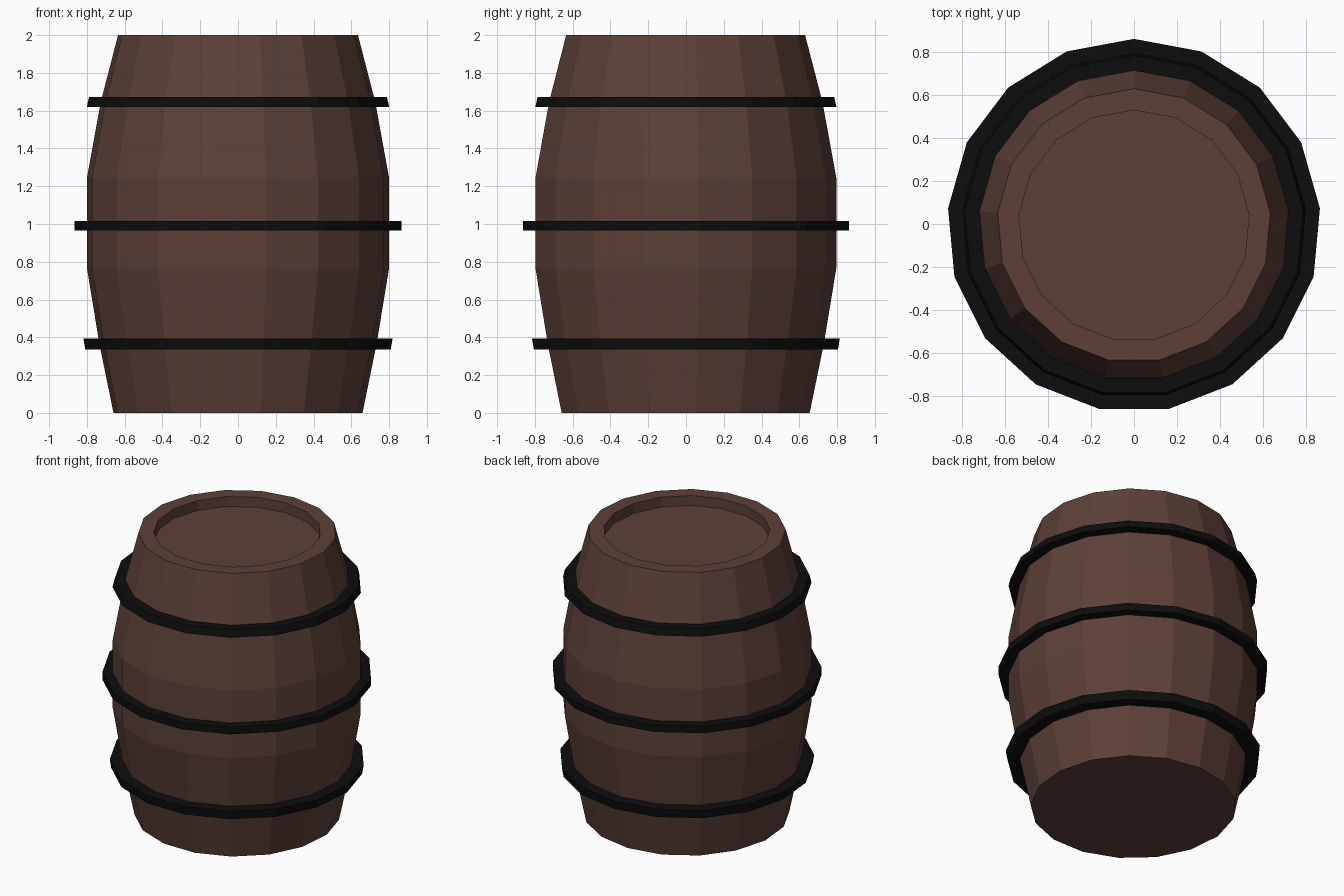
import bpy, bmesh, math

if "Cube" in bpy.data.objects:
    bpy.data.objects.remove(bpy.data.objects["Cube"])

SIDES = 17
Y_SHIFT = -0.0074  # centres the odd-sided outline on y = 0


def material(name, rgb):
    m = bpy.data.materials.new(name)
    m.diffuse_color = (*rgb, 1)
    m.use_nodes = True
    m.node_tree.nodes["Principled BSDF"].inputs["Base Color"].default_value = m.diffuse_color
    return m


def lathe(name, profile, mat, closed=False):
    """Revolve (radius, z) points; open profiles are capped at both ends."""
    bm = bmesh.new()
    rings = []
    for r, z in profile:
        ring = []
        for i in range(SIDES):
            a = math.pi / 2 + math.tau * i / SIDES
            ring.append(bm.verts.new((r * math.cos(a), r * math.sin(a) + Y_SHIFT, z)))
        rings.append(ring)
    pairs = list(zip(rings, rings[1:]))
    if closed:
        pairs.append((rings[-1], rings[0]))
    for lo, hi in pairs:
        for i in range(SIDES):
            j = (i + 1) % SIDES
            bm.faces.new((lo[i], lo[j], hi[j], hi[i]))
    if not closed:
        bm.faces.new(rings[0])
        bm.faces.new(rings[-1])
    bmesh.ops.recalc_face_normals(bm, faces=bm.faces)
    mesh = bpy.data.meshes.new(name)
    bm.to_mesh(mesh)
    bm.free()
    mesh.materials.append(mat)
    obj = bpy.data.objects.new(name, mesh)
    bpy.context.collection.objects.link(obj)
    return obj


wood = material("wood", (0.109, 0.051, 0.038))
iron = material("iron", (0.004, 0.004, 0.004))

# Bulging body with a raised rim and sunken lid
lathe("barrel_body", [(0.662, 0), (0.737, 0.365), (0.803, 0.765), (0.803, 1.245),
                      (0.73, 1.645), (0.638, 2.0), (0.538, 2.0), (0.538, 1.93)], wood)

# Hoops: bottom z, top z, body radius and outer radius at each
hoops = {
    "lower_hoop": (0.335, 0.395, 0.73, 0.742, 0.812, 0.822),
    "middle_hoop": (0.965, 1.015, 0.802, 0.802, 0.87, 0.87),
    "upper_hoop": (1.62, 1.672, 0.734, 0.722, 0.804, 0.792),
}
for name, (z0, z1, in0, in1, out0, out1) in hoops.items():
    lathe(name, [(in0, z0), (out0, z0), (out1, z1), (in1, z1)], iron, closed=True)
